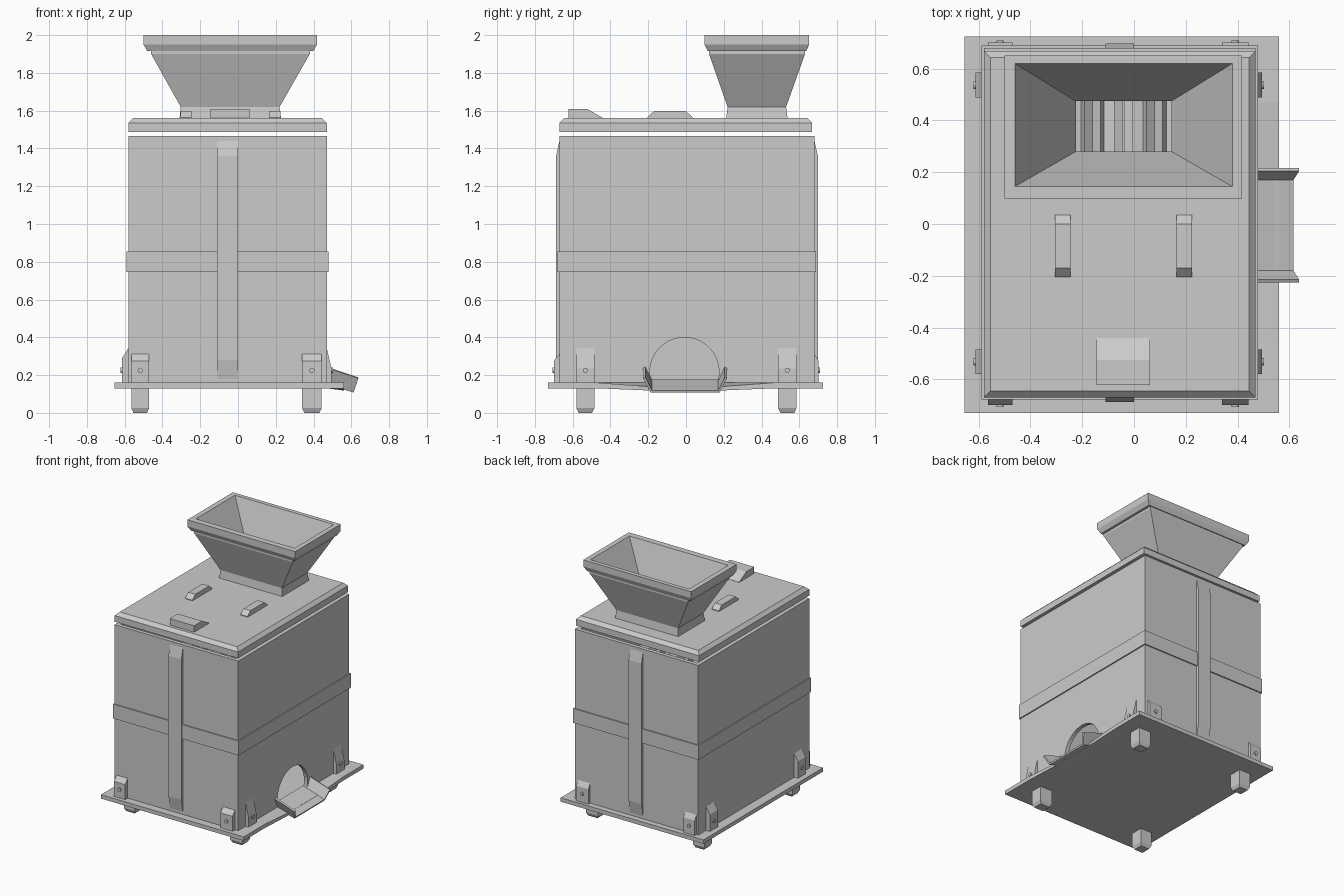
import bpy, bmesh
from math import sin, cos, pi
from mathutils import Vector

if "Cube" in bpy.data.objects:
    bpy.data.objects.remove(bpy.data.objects["Cube"])


def finish(name, bm):
    bmesh.ops.recalc_face_normals(bm, faces=bm.faces)
    me = bpy.data.meshes.new(name)
    bm.to_mesh(me)
    bm.free()
    ob = bpy.data.objects.new(name, me)
    bpy.context.collection.objects.link(ob)
    return ob


def rect_loft(name, rings, loop=False):
    """Join stacked rectangles (x0, x1, y0, y1, z); loop=True makes a hollow ring."""
    bm = bmesh.new()
    vs = [[bm.verts.new(p) for p in ((a, c, z), (b, c, z), (b, d, z), (a, d, z))]
          for a, b, c, d, z in rings]
    n = len(vs)
    for i in range(n if loop else n - 1):
        r, s = vs[i], vs[(i + 1) % n]
        for k in range(4):
            bm.faces.new((r[k], r[(k + 1) % 4], s[(k + 1) % 4], s[k]))
    if not loop:
        bm.faces.new(vs[0])
        bm.faces.new(vs[-1])
    return finish(name, bm)


def prism(name, pts, axis, lo, hi):
    """Extrude a profile along x (points are y,z) or along y (points are x,z)."""
    bm = bmesh.new()
    place = (lambda t, p: (t, p[0], p[1])) if axis == 'x' else (lambda t, p: (p[0], t, p[1]))
    a, b = ([bm.verts.new(place(t, p)) for p in pts] for t in (lo, hi))
    n = len(pts)
    for i in range(n):
        bm.faces.new((a[i], a[(i + 1) % n], b[(i + 1) % n], b[i]))
    bm.faces.new(a)
    bm.faces.new(b)
    return finish(name, bm)


def circle(c, d, r, n=12):
    return [(c + r * cos(2 * pi * i / n), d + r * sin(2 * pi * i / n)) for i in range(n)]


X0, X1, Y0, Y1 = -0.58, 0.47, -0.67, 0.68

# hollow body with an arched outlet
w = 0.03
body = rect_loft("body", [(X0, X1, Y0, Y1, 0.155), (X0, X1, Y0, Y1, 1.465),
                          (X0 + w, X1 - w, Y0 + w, Y1 - w, 1.465),
                          (X0 + w, X1 - w, Y0 + w, Y1 - w, 0.155)], True)
arch = [(-0.008 + 0.183 * cos(pi * i / 20), 0.217 + 0.183 * sin(pi * i / 20)) for i in range(21)]
cutter = prism("outlet_cutter", arch + [(-0.18, 0.1), (0.165, 0.1)], 'x', 0.4, 0.6)
cutter.hide_render = True
cutter.hide_viewport = True
mod = body.modifiers.new("outlet", 'BOOLEAN')
mod.operation = 'DIFFERENCE'
mod.solver = 'EXACT'
mod.object = cutter

# belt around the body
o, i = 0.009, 0.01
outer, inner = (X0 - o, X1 + o, Y0 - o, Y1 + o), (X0 + i, X1 - i, Y0 + i, Y1 - i)
rect_loft("belt", [outer + (0.745,), outer + (0.855,), inner + (0.855,), inner + (0.745,)], True)

# vertical straps on front and back
for side, y, s in (("front", Y0, -1), ("back", Y1, 1)):
    prof = [(y - s * 0.01, 0.17), (y, 0.18), (y + s * 0.018, 0.28),
            (y + s * 0.018, 1.36), (y, 1.44), (y - s * 0.01, 1.45)]
    prism(side + "_strap", prof, 'x', -0.11, 0.0)

# base plate whose right edge dips under the outlet
bm = bmesh.new()
xs = (-0.655, 0.475, 0.56)
ys = (-0.73, -0.47, -0.18, 0.17, 0.47, 0.725)
layers = []
for z in (0.16, 0.13):
    layers.append([[bm.verts.new((x, y, z - (0.022 if z > 0.15 else 0.012)
                    * (c == 2 and r in (2, 3)))) for r, y in enumerate(ys)]
                   for c, x in enumerate(xs)])
for g in layers:
    for c in range(2):
        for r in range(5):
            bm.faces.new((g[c][r], g[c + 1][r], g[c + 1][r + 1], g[c][r + 1]))
t, b = layers
for c in (0, 2):
    for r in range(5):
        bm.faces.new((t[c][r], t[c][r + 1], b[c][r + 1], b[c][r]))
for r in (0, 5):
    for c in range(2):
        bm.faces.new((t[c][r], t[c + 1][r], b[c + 1][r], b[c][r]))
finish("base_plate", bm)

# feet, with brackets and bolts above them
XS = ((-0.565, -0.47), (0.34, 0.443))
YS = ((-0.58, -0.485), (0.488, 0.585))
for a, b in XS:
    for c, d in YS:
        k = 0.012
        rect_loft("foot", [(a + k, b - k, c + k, d - k, 0), (a, b, c, d, 0.025), (a, b, c, d, 0.135)])
    for y, s in ((Y0, -1), (Y1, 1)):
        t = 0.03 if s < 0 else 0.022
        prism("end_bracket", [(y - s * 0.01, 0.155), (y + s * t, 0.155), (y + s * t, 0.275),
                              (y, 0.312), (y - s * 0.01, 0.312)], 'x', a, b)
        prism("end_bolt", circle((a + b) / 2, 0.225, 0.014), 'y', y + s * 0.01, y + s * (t + 0.008))
for c, d in YS:
    for x, s, t, z in ((X0, -1, 0.033, 0.29), (X1, 1, 0.025, 0.235)):
        prism("side_bracket", [(x - s * 0.01, 0.155), (x + s * t, 0.155), (x + s * t, z),
                               (x, 0.343), (x - s * 0.01, 0.343)], 'y', c, d)
        prism("side_bolt", circle((c + d) / 2, 0.225, 0.014), 'x', x + s * 0.01, x + s * (t + 0.008))

# sloping outlet chute
section = [(-0.215, 0.085), (-0.18, 0.012), (0.17, 0.012), (0.205, 0.085),
           (0.217, 0.08), (0.178, 0.0), (-0.188, 0.0), (-0.227, 0.08)]
run = Vector((1, 0, -0.33)).normalized()
up = Vector((0.33, 0, 1)).normalized()
end = Vector((0.612, 0, 0.107))
bm = bmesh.new()
ra, rb = ([bm.verts.new(end - run * t + up * h + Vector((0, y, 0))) for y, h in section]
          for t in (0.19, 0))
for i in range(8):
    j = (i + 1) % 8
    bm.faces.new((ra[i], ra[j], rb[j], rb[i]))
for r in (ra, rb):
    for q in ((0, 1, 6, 7), (1, 2, 5, 6), (2, 3, 4, 5)):
        bm.faces.new([r[n] for n in q])
finish("chute", bm)

# lid with an opening under the hopper
H = (-0.225, 0.145, 0.28, 0.475)
L = (X0, X1, Y0, 0.668)
rect_loft("lid", [L + (1.487,), L + (1.535,),
                  (X0 + 0.025, X1 - 0.025, Y0 + 0.025, 0.643, 1.56),
                  H + (1.56,), H + (1.487,)], True)

# hopper
rect_loft("hopper", [(-0.31, 0.228, 0.212, 0.538, 1.555), (-0.303, 0.22, 0.22, 0.53, 1.62),
                     (-0.46, 0.38, 0.122, 0.63, 1.90), (-0.46, 0.38, 0.122, 0.63, 1.915),
                     (-0.48, 0.398, 0.115, 0.637, 1.915), (-0.5, 0.418, 0.098, 0.652, 1.95),
                     (-0.5, 0.418, 0.098, 0.652, 2.0), (-0.46, 0.38, 0.145, 0.62, 2.0),
                     H + (1.60,), H + (1.555,)], True)

# lid handles and latch block
for a, b in ((-0.305, -0.245), (0.165, 0.225)):
    prism("lid_handle", [(-0.205, 1.555), (-0.205, 1.565), (-0.17, 1.597), (0.0, 1.597),
                         (0.035, 1.565), (0.035, 1.555)], 'x', a, b)
prism("latch_block", [(-0.622, 1.555), (-0.622, 1.61), (-0.525, 1.61), (-0.44, 1.562),
                      (-0.44, 1.555)], 'x', -0.145, 0.062)

# toothed crushing rollers inside
for x in (-0.16, 0.08):
    teeth = []
    for n in range(12):
        for f, r in ((0, 0.09), (0.5, 0.12)):
            ang = 2 * pi * (n + f) / 12
            teeth.append((x + r * cos(ang), 1.2 + r * sin(ang)))
    prism("roller", teeth, 'y', Y0 + 0.03, Y1 - 0.03)
